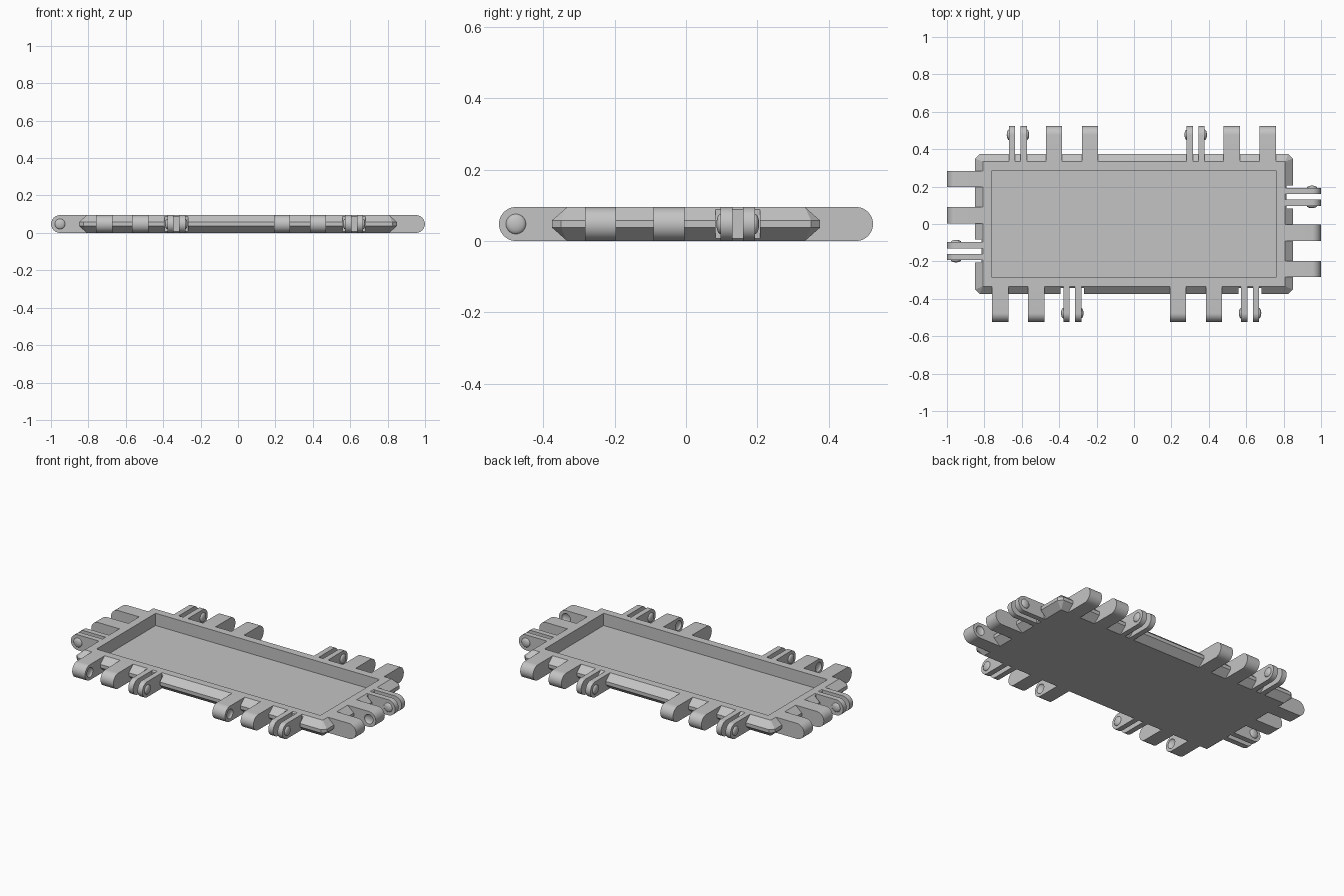
import bpy, bmesh, math
from mathutils import Matrix, Vector

old = bpy.data.objects.get("Cube")
if old:
    bpy.data.objects.remove(old, do_unlink=True)

grey = bpy.data.materials.new("plain grey")
grey.use_nodes = True
COLOUR = (0.55, 0.55, 0.55, 1)
grey.diffuse_color = COLOUR
for node in grey.node_tree.nodes:
    if node.type == "BSDF_PRINCIPLED":
        node.inputs["Base Color"].default_value = COLOUR

HEIGHT = 0.095
R = HEIGHT / 2                # knuckle radius and pivot height
TOP_X, TOP_Y = 0.808, 0.333   # flat top and bottom of the tray
CHAMFER = 0.042
PITCH = 0.1925                # spacing of neighbouring knuckles


def make_object(name, bm):
    bmesh.ops.recalc_face_normals(bm, faces=bm.faces)
    mesh = bpy.data.meshes.new(name)
    bm.to_mesh(mesh)
    bm.free()
    mesh.materials.append(grey)
    obj = bpy.data.objects.new(name, mesh)
    bpy.context.collection.objects.link(obj)
    return obj


def activate(obj):
    bpy.ops.object.select_all(action="DESELECT")
    obj.select_set(True)
    bpy.context.view_layer.objects.active = obj


def smooth(obj):
    activate(obj)
    bpy.ops.object.shade_smooth_by_angle(angle=math.radians(30))


def cut(obj, cutter):
    """Subtract the cutter from the object, then discard it."""
    cutter.hide_render = True
    mod = obj.modifiers.new("cut", "BOOLEAN")
    mod.operation = "DIFFERENCE"
    mod.solver = "EXACT"
    mod.object = cutter
    activate(obj)
    bpy.ops.object.modifier_apply(modifier=mod.name)
    bpy.data.objects.remove(cutter, do_unlink=True)


def box(name, low, high, frame=Matrix()):
    low, high = Vector(low), Vector(high)
    bm = bmesh.new()
    bmesh.ops.create_cube(bm, size=1)
    bm.transform(frame @ Matrix.Translation((low + high) / 2)
                 @ Matrix.Diagonal((*(high - low), 1)))
    return make_object(name, bm)


def dome(name, u, pivot, radius, depth, frame):
    """Flattened ball centred on the pivot axis."""
    bm = bmesh.new()
    bmesh.ops.create_uvsphere(bm, u_segments=24, v_segments=16, radius=1)
    bm.transform(frame @ Matrix.Translation((u, -pivot, R))
                 @ Matrix.Diagonal((depth, radius, radius, 1)))
    return make_object(name, bm)


def knuckle(name, u0, u1, root, pivot, frame):
    """Full-height bar with a round tip, extruded along the edge."""
    bm = bmesh.new()
    points = [(root, 0)]
    for i in range(25):
        a = math.pi * (i / 24 - 0.5)
        points.append((pivot + R * math.cos(a), R + R * math.sin(a)))
    points.append((root, HEIGHT))
    face = bm.faces.new([bm.verts.new((u0, -v, z)) for v, z in points])
    grown = bmesh.ops.extrude_face_region(bm, geom=[face])
    new = [g for g in grown["geom"] if isinstance(g, bmesh.types.BMVert)]
    bmesh.ops.translate(bm, verts=new, vec=(u1 - u0, 0, 0))
    bm.transform(frame)
    return make_object(name, bm)


# Tray: hull of flat top and bottom with a wider, corner-clipped waist
bm = bmesh.new()
wide_x, wide_y, clip = TOP_X + CHAMFER, TOP_Y + CHAMFER, 0.025
for sx in (-1, 1):
    for sy in (-1, 1):
        for z in (0, HEIGHT):
            bm.verts.new((sx * TOP_X, sy * TOP_Y, z))
        for z in (0.037, HEIGHT - 0.037):
            bm.verts.new((sx * (wide_x - clip), sy * wide_y, z))
            bm.verts.new((sx * wide_x, sy * (wide_y - clip), z))
bmesh.ops.convex_hull(bm, input=bm.verts)
bmesh.ops.dissolve_limit(bm, angle_limit=0.01, verts=bm.verts, edges=bm.edges)
tray = make_object("tray", bm)
cut(tray, box("pocket_cutter", (-0.76, -0.287, 0.02), (0.76, 0.287, 0.2)))

# Hinges: each group is two socketed fingers followed by a forked clip
long_groups, short_groups = (-0.715, 0.2355), (-0.24,)
sides = [("front", 0, TOP_Y, long_groups), ("left", 1, TOP_X, short_groups),
         ("back", 2, TOP_Y, long_groups), ("right", 3, TOP_X, short_groups)]
for side, turn, wall, groups in sides:
    frame = Matrix.Rotation(turn * math.pi / 2, 4, "Z")
    pivot = wall + 0.1435
    root = wall - 0.02
    for n, start in enumerate(groups, 1):
        tag = f"{side}_{n}"
        # Fingers with dimples on their facing sides
        for label, u, facing in (("outer", start, 1), ("inner", start + PITCH, -1)):
            finger = knuckle(f"{tag}_{label}_finger", u - 0.0435, u + 0.0435,
                             root, pivot, frame)
            cut(finger, dome("dimple_cutter", u + facing * 0.0435, pivot,
                             0.029, 0.013, frame))
            smooth(finger)
        # Clearance slot in the rim around the clip
        u = start + 2 * PITCH
        cut(tray, box("slot_cutter", (u - 0.062, -wall - 0.1, -0.1),
                      (u + 0.062, -wall - 0.008, 0.2), frame))
        # Two prongs with snap bumps on their outer sides
        for label, s in (("first", -1), ("second", 1)):
            lo, hi = sorted((u + s * 0.015, u + s * 0.048))
            smooth(knuckle(f"{tag}_{label}_prong", lo, hi, root, pivot, frame))
            smooth(dome(f"{tag}_{label}_bump", u + s * 0.048, pivot,
                        0.028, 0.012, frame))
